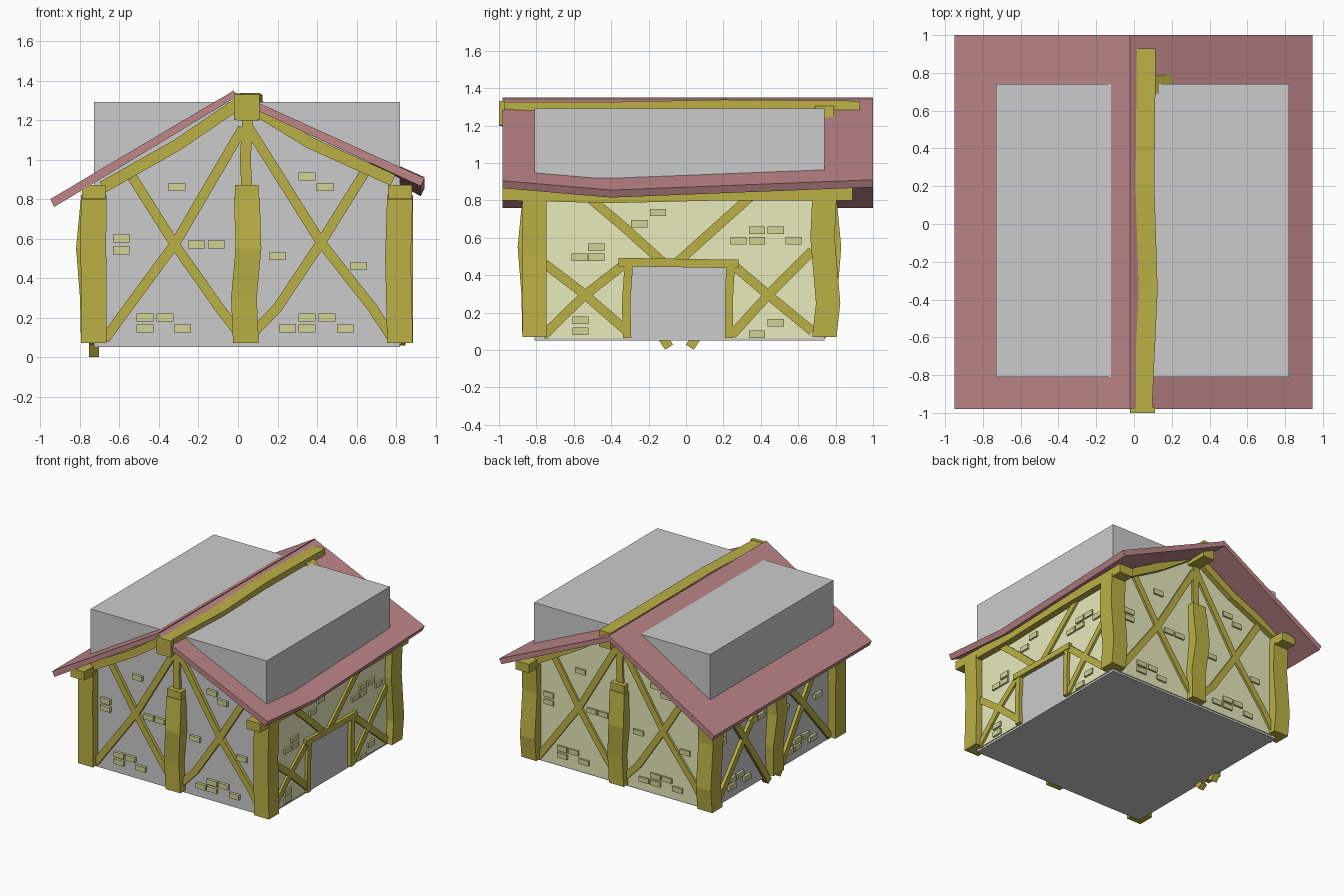
import bpy, bmesh
from mathutils import Vector, Matrix
from math import pi

if "Cube" in bpy.data.objects:
    bpy.data.objects.remove(bpy.data.objects["Cube"])

CX, CY, H = 0.045, -0.035, 0.775      # centre and half width of the core block
TIMBER, WALL = (0.50, 0.44, 0.06), (0.80, 0.83, 0.50)
BRICK, ROOF = (0.63, 0.65, 0.30), (0.52, 0.24, 0.25)
mats = {}


def material(color):
    if color not in mats:
        mats[color] = bpy.data.materials.new("paint")
        mats[color].diffuse_color = (*color, 1)
    return mats[color]


def wall_matrix(k):
    # local (u along wall, -n outward, z) -> wall k: 0 front, 1 right, 2 back, 3 left
    return (Matrix.Translation((CX, CY, 0)) @ Matrix.Rotation(k * pi / 2, 4, 'Z')
            @ Matrix.Translation((0, -H, 0)))


def loft(name, rings, color=None, mat=None):
    # closed skin through successive rings of points
    bm = bmesh.new()
    vs = [[bm.verts.new(p) for p in r] for r in rings]
    n = len(vs[0])
    for a, b in zip(vs, vs[1:]):
        for i in range(n):
            bm.faces.new((a[i], a[(i + 1) % n], b[(i + 1) % n], b[i]))
    bm.faces.new(vs[0])
    bm.faces.new(vs[-1])
    if mat:
        bm.transform(mat)
    bmesh.ops.recalc_face_normals(bm, faces=bm.faces)
    me = bpy.data.meshes.new(name)
    bm.to_mesh(me)
    bm.free()
    ob = bpy.data.objects.new(name, me)
    bpy.context.collection.objects.link(ob)
    if color:
        me.materials.append(material(color))
    return ob


def beam(name, pts, w, d, ref, side=None, mat=None):
    # rectangular timber along a bent path; d is measured along ref
    pts, ref, rings = [Vector(p) for p in pts], Vector(ref), []
    for i, p in enumerate(pts):
        t = (pts[min(i + 1, len(pts) - 1)] - pts[max(i - 1, 0)]).normalized()
        s = (Vector(side) if side else t.cross(ref).normalized()) * w / 2
        r = ref * d / 2
        rings.append([p + s + r, p - s + r, p - s - r, p + s - r])
    return loft(name, rings, TIMBER, mat)


def post(name, x, y, ring, size=0.13, mat=None):
    # ring: (dx, dy, z) offsets up the post
    return beam(name, [(x + a, y + b, z) for a, b, z in ring], size, size, (0, 1, 0), (1, 0, 0), mat)


def brace(name, k, pts, w=0.05, d=0.05, off=0.0):
    return beam(name, [(u, -off, z) for u, z in pts], w, d, (0, 1, 0), None, wall_matrix(k))


def bricks(name, k, spots, off):
    for u, z in spots:
        rings = [[(u + a * .043, -n, z + b * .02) for a, b in ((-1, -1), (1, -1), (1, 1), (-1, 1))]
                 for n in (-.01, .022)]
        loft(name, rings, BRICK, wall_matrix(k))


def panel(name, k, outline):
    loft(name, [[(u, -n, z) for u, z in outline] for n in (0.001, 0.008)], WALL, wall_matrix(k))


# core block
loft("core_block", [[(CX + a * H, CY + b * H, z) for a, b in ((-1, -1), (1, -1), (1, 1), (-1, 1))]
                    for z in (0.05, 1.29)])

# roof slabs with a sagging right eave
def roof(name, ridge, eave, eave_z, th):
    rings = []
    for y, z in zip((-0.98, -0.4, 1.0), eave_z):
        inset = -0.02 if eave > 0 else 0.02
        rings.append([(-0.02, y, ridge), (eave, y, z), (eave + inset, y, z - th), (-0.02, y, ridge - th)])
    loft(name, rings, ROOF)

roof("roof_left", 1.35, -0.95, (0.80, 0.80, 0.80), 0.04)
roof("roof_right", 1.343, 0.945, (0.905, 0.855, 0.91), 0.04)

# ridge and eave beams
beam("ridge_beam", [(.045, -1, 1.262), (.075, -.35, 1.262), (.058, .2, 1.273), (.065, .93, 1.267)],
     0.10, 0.13, (0, 0, 1), (1, 0, 0))
beam("ridge_end", [(.045, -1, 1.265), (.045, -.97, 1.265)], 0.13, 0.13, (0, 0, 1), (1, 0, 0))
for name, x in (("eave_beam_left", CX - H), ("eave_beam_right", CX + H)):
    beam(name, [(x, -.98, .835), (x, -.4, .82), (x, .2, .835), (x, .89, .835)],
         0.12, 0.07, (0, 0, 1), (1, 0, 0))

# corner posts
straight = [(0, 0, .07), (-.005, 0, .3), (-.01, 0, .5), (0, 0, .82)]
bent = [(0, 0, .07), (0, .02, .25), (0, -.01, .6), (0, 0, .82)]
post("corner_post_front_right", CX + H, CY - H, straight)
post("corner_post_front_left", CX - H, CY - H, [(0, 0, .07), (0, 0, .4), (-.003, 0, .55), (0, 0, .82)])
post("corner_post_back_right", CX + H, CY + H, bent)
post("corner_post_back_left", CX - H, CY + H, bent)

# middle posts on the two gables and the left wall
wavy = [(-.005, 0, .07), (-.015, -.005, .3), (.008, -.025, .55), (0, 0, .81)]
for k, side in ((0, "front"), (2, "back"), (3, "left")):
    post("middle_post_" + side, 0, 0, wavy, mat=wall_matrix(k))
    post("middle_post_cap_" + side, 0, 0, [(0, 0, .81), (0, 0, .87)], .12, wall_matrix(k))

# gable timbers and bricks, the back being the front turned round
gable_bricks = [(-.635, .60), (-.635, .54), (-.355, .86), (-.255, .57), (-.155, .57), (.155, .51),
                (.305, .915), (.395, .86), (.565, .46), (-.515, .2), (-.415, .2), (-.515, .145),
                (-.325, .145), (.205, .145), (.305, .2), (.305, .145), (.405, .2), (.5, .145)]
for k, side in ((0, "front"), (2, "back")):
    brace("king_post_" + side, k, [(0, .85), (-.008, 1.0), (.005, 1.22)], .055)
    brace("long_brace_" + side, k, [(-.72, .09), (-.36, .58), (-.02, 1.16)])
    brace("long_brace_" + side, k, [(.74, .09), (.635, .25), (.375, .58), (.01, 1.16)])
    brace("short_brace_" + side, k, [(-.58, .91), (-.365, .57), (-.14, .25), (-.04, .12)])
    brace("short_brace_" + side, k, [(.60, .94), (.375, .58), (.155, .25), (.04, .13)])
    brace("rafter_" + side, k, [(-.73, .86), (-.35, 1.075), (-.05, 1.28)], .06, .10)
    brace("rafter_" + side, k, [(.74, .895), (.32, 1.085), (.05, 1.25)], .06, .10)
    bricks("brick_" + side, k, gable_bricks, 0)

# left wall crossed braces and bricks
for s in (-1, 1):
    brace("cross_brace_left", 3, [(s * .60, .80), (s * .36, .46), (s * .055, .015)])
    brace("cross_brace_left", 3, [(s * .71, .08), (s * .39, .45), (s * .06, .80)])
bricks("brick_left", 3, [p for p in gable_bricks if p[1] < .7], 0)

# plaster panels: back gable, and right wall with its doorway
panel("back_panel", 2, [(-.74, .065), (.74, .065), (.74, .87), (0, 1.285), (-.74, .87)])
panel("right_panel", 1, [(-.74, .065), (-.265, .065), (-.265, .46), (.255, .46),
                         (.255, .065), (.74, .065), (.74, .83), (-.74, .83)])

# right wall timbers: door frame, upper struts, lower crosses
brace("door_post", 1, [(-.28, .065), (-.285, .25), (-.27, .47)], .045, .06)
brace("door_post", 1, [(.265, .065), (.265, .3), (.275, .47)], .045, .06)
brace("door_lintel", 1, [(-.325, .47), (0, .465), (.315, .46)], .045, .07)
for pts in ([(-.49, .82), (-.30, .66), (-.09, .47)], [(.38, .82), (.19, .65), (-.01, .47)],
            [(-.72, .46), (-.51, .30), (-.28, .10)], [(-.73, .075), (-.51, .29), (-.28, .47)],
            [(.28, .46), (.48, .29), (.71, .10)], [(.28, .08), (.48, .30), (.71, .53)]):
    brace("right_brace", 1, pts)
bricks("brick_right", 1, [(y - CY, z) for y, z in (
    (-.48, .55), (-.57, .495), (-.48, .495), (-.25, .675), (-.15, .735), (.28, .585), (.38, .585),
    (.38, .64), (.48, .64), (.575, .585), (-.565, .16), (-.565, .10), (.38, .085), (.48, .145))], 0)

for m in bpy.data.materials:
    if m.users and not m.is_grease_pencil:
        m.use_nodes = True
        m.node_tree.nodes["Principled BSDF"].inputs["Base Color"].default_value = m.diffuse_color
